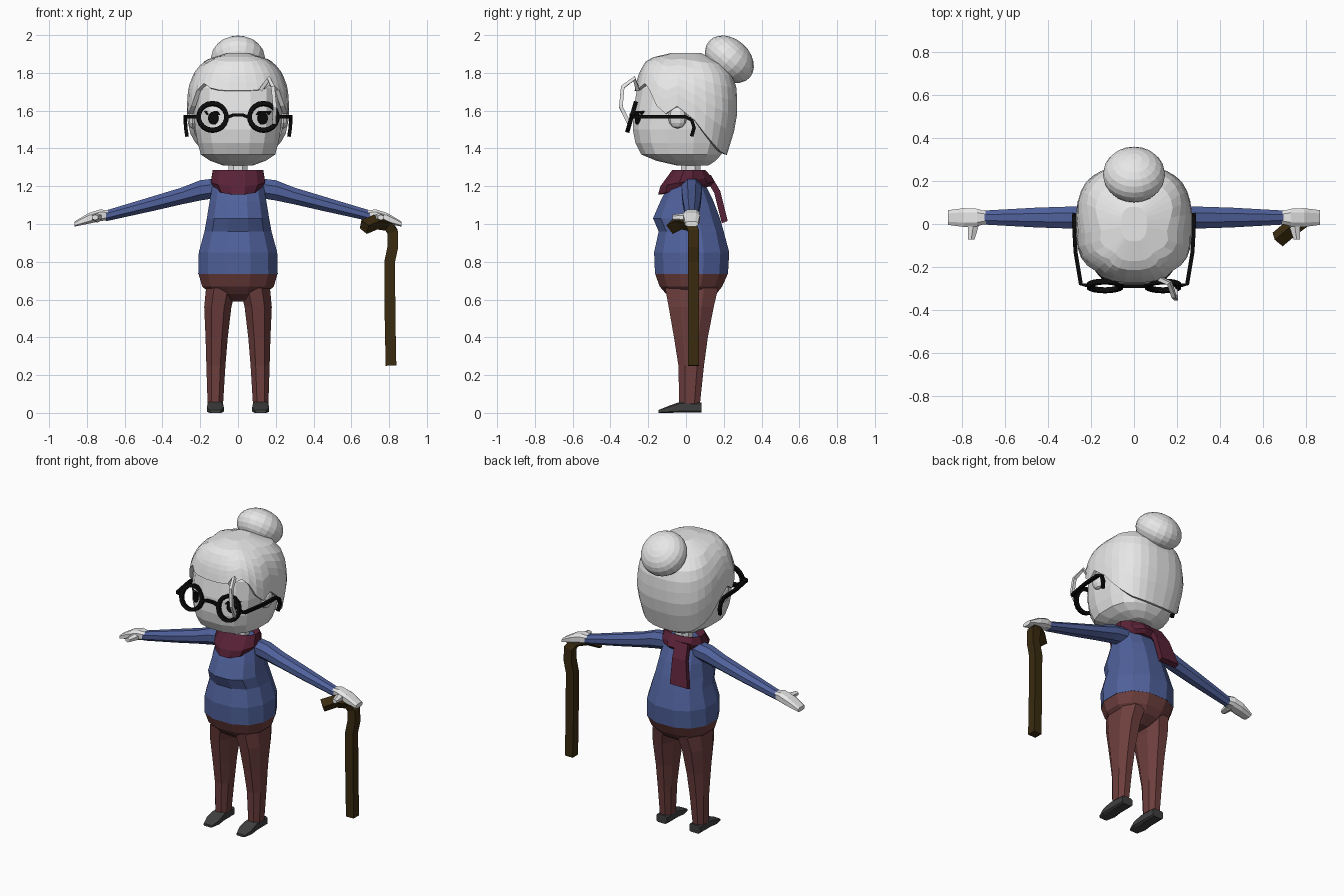
import bpy, bmesh, math
from mathutils import Vector, Matrix
from mathutils.bvhtree import BVHTree

cube = bpy.data.objects.get("Cube")
if cube:
    bpy.data.objects.remove(cube)


def material(name, r, g, b):
    m = bpy.data.materials.new(name)
    m.use_nodes = True
    m.diffuse_color = (r, g, b, 1)
    m.node_tree.nodes["Principled BSDF"].inputs["Base Color"].default_value = (r, g, b, 1)
    return m


PALE = material("pale grey", .8, .8, .8)
BLUE = material("sweater blue", .08, .12, .33)
BROWN = material("trouser red brown", .155, .05, .048)
WINE = material("scarf wine", .1, .016, .038)
WOOD = material("dark wood", .042, .024, .005)
SHOE = material("shoe charcoal", .05, .05, .05)
BLACK = material("black", .003, .003, .003)


def finish(name, bm, mat):
    bmesh.ops.recalc_face_normals(bm, faces=bm.faces)
    me = bpy.data.meshes.new(name)
    bm.to_mesh(me)
    bm.free()
    me.materials.append(mat)
    ob = bpy.data.objects.new(name, me)
    bpy.context.collection.objects.link(ob)
    return ob


def ring(c, a, b, n=8, p=2.0):
    """Superellipse ring around c with half axes a and b."""
    c, a, b = Vector(c), Vector(a), Vector(b)
    pts = []
    for i in range(n):
        t = 2 * math.pi * (i + .5) / n
        u, v = math.cos(t), math.sin(t)
        pts.append(c + a * math.copysign(abs(u) ** (2 / p), u) + b * math.copysign(abs(v) ** (2 / p), v))
    return pts


def loft(name, rings, mat, caps=(True, True)):
    bm = bmesh.new()
    rows = [[bm.verts.new(p) for p in r] for r in rings]
    n = len(rows[0])
    for lo, hi in zip(rows, rows[1:]):
        for i in range(n):
            j = (i + 1) % n
            bm.faces.new((lo[i], lo[j], hi[j], hi[i]))
    if caps[0]:
        bm.faces.new(rows[0])
    if caps[1]:
        bm.faces.new(rows[-1])
    return finish(name, bm, mat)


def body(name, rows, mat, n=10, p=2.3):
    """Stack of level rings: z, centre x, half width, front y, back y."""
    return loft(name, [ring((x, (f + k) / 2, z), (w, 0, 0), (0, (k - f) / 2, 0), n, p)
                       for z, x, w, f, k in rows], mat)


def tube(name, pts, r, mat, n=4):
    """Bar swept along a path."""
    pts = [Vector(p) for p in pts]
    rings, old = [], None
    for i, p in enumerate(pts):
        t = (pts[min(i + 1, len(pts) - 1)] - pts[max(i - 1, 0)]).normalized()
        if old is None:
            a = t.cross(Vector((0, 1, 0))).normalized()
        else:
            a = old.rotation_difference(t) @ a
        old = t
        rings.append(ring(p, a * r, t.cross(a) * r, n))
    return loft(name, rings, mat)


def ellipsoid(name, loc, size, mat, tilt=0, u=20, v=12):
    bm = bmesh.new()
    bmesh.ops.create_uvsphere(bm, u_segments=u, v_segments=v, radius=1)
    bm.transform(Matrix.Translation(loc) @ Matrix.Rotation(tilt, 4, 'X') @ Matrix.Diagonal((*size, 1)))
    return finish(name, bm, mat)


def lerp(table, x):
    """Interpolate the rows of a table keyed by their first entry."""
    if x <= table[0][0]:
        return table[0][1:]
    for a, b in zip(table, table[1:]):
        if x <= b[0]:
            k = (x - a[0]) / (b[0] - a[0])
            return [p + (q - p) * k for p, q in zip(a[1:], b[1:])]
    return table[-1][1:]


# head and neck
head = body("head", [(1.31, 0, .08, -.05, .12), (1.335, 0, .15, -.16, .16), (1.368, 0, .2, -.24, .19),
                     (1.43, 0, .217, -.272, .215), (1.5, 0, .23, -.285, .235), (1.6, 0, .237, -.283, .25),
                     (1.72, 0, .235, -.262, .25), (1.8, 0, .2, -.21, .2), (1.85, 0, .14, -.14, .13)],
            PALE, 16, 2.6)
body("neck", [(1.2, 0, .055, -.03, .08), (1.34, 0, .055, -.03, .08)], PALE, 8)

# hair cap: every column runs from the hairline up to the crown
hairline = [(-1, 1.705), (-.93, 1.715), (-.8, 1.75), (-.62, 1.67), (-.47, 1.56), (-.22, 1.63),
            (0, 1.6), (.2, 1.54), (.45, 1.46), (.8, 1.385), (1, 1.365)]
outline = [(1.36, .23, -.25, .215), (1.46, .26, -.272, .25), (1.6, .273, -.282, .275), (1.72, .265, -.272, .268),
           (1.8, .235, -.25, .245), (1.86, .185, -.215, .19), (1.89, .12, -.16, .14), (1.905, .06, -.08, .08)]
shape = ring((0, 0, 0), (1, 0, 0), (0, 1, 0), 32, 2.6)
hair_rows = []
for k in range(8):
    row = []
    for d in shape:
        low = lerp(hairline, d.y)[0]
        z = low + (1.905 - low) * (k / 7) ** .75
        w, f, b = lerp(outline, z)
        row.append((d.x * w, d.y * (b if d.y > 0 else -f), z))
    hair_rows.append(row)
hair = loft("hair", hair_rows, PALE, (False, True))
thick = hair.modifiers.new("thickness", 'SOLIDIFY')
thick.thickness = .025
thick.offset = -1

ellipsoid("hair_bun", (0, .23, 1.872), (.145, .145, .108), PALE, math.radians(-42))
tube("hair_wisp", [(.12, -.255, 1.71), (.165, -.275, 1.77), (.185, -.335, 1.725),
                   (.195, -.345, 1.62), (.19, -.3, 1.53)], .014, PALE)

# eyes laid on the face
bm = bmesh.new()
bm.from_mesh(head.data)
face_tree = BVHTree.FromBMesh(bm)
bm.free()


def face_plate(name, outline_xz):
    bm = bmesh.new()
    vs = []
    for x, z in outline_xz:
        hit = face_tree.ray_cast(Vector((x, -1, z)), Vector((0, 1, 0)))[0]
        vs.append(bm.verts.new((x, hit.y - .006, z)))
    bm.faces.new(vs)
    ob = finish(name, bm, BLACK)
    ob.modifiers.new("thickness", 'SOLIDIFY').thickness = .006


for side, s in (("left", 1), ("right", -1)):
    cx = s * .132
    face_plate(side + "_eye", [(p.x, p.y) for p in ring((cx, 1.56, 0), (.027, 0, 0), (0, .035, 0), 12)])
    face_plate(side + "_eyelash", [(cx - s * .035, 1.577), (cx + s * .035, 1.577), (cx + s * .048, 1.596),
                                   (cx + s * .02, 1.598), (cx - s * .02, 1.598)])
    ellipsoid(side + "_ear", (s * .24, -.045, 1.565), (.03, .05, .06), PALE, 0, 10, 6)

    # glasses
    tilt = Matrix.Translation((s * .135, -.288, 1.567)) @ Matrix.Rotation(math.radians(74), 4, 'X')
    path = ring((0, 0, 0), (.074, 0, 0), (0, .074, 0), 18)
    rows = []
    for q in path:
        d = q.normalized()
        rows.append([tilt @ p for p in ring(q, d * .016, (0, 0, .016), 4)])
    loft(side + "_lens_rim", rows + rows[:1], BLACK, (False, False))
    tube(side + "_temple", [(s * .21, -.287, 1.567), (s * .247, -.28, 1.567), (s * .272, -.13, 1.567),
                            (s * .279, 0, 1.567), (s * .279, .03, 1.55), (s * .277, .043, 1.51),
                            (s * .27, .03, 1.465)], .013, BLACK)

    # sleeves and hands
    sleeve = [(.08, 1.195, .055, .055), (.2, 1.178, .058, .058), (.3, 1.148, .055, .048),
              (.45, 1.108, .05, .042), (.7, 1.043, .035, .031)]
    loft(side + "_sleeve", [ring((s * x, .03, z), (0, w, 0), (0, 0, h)) for x, z, w, h in sleeve], BLUE)
    palm = [(.68, 1.047, .028, .026), (.73, 1.046, .043, .033), (.79, 1.03, .046, .03), (.865, 1.0, .036, .014)]
    loft(side + "_hand", [ring((s * x, .03, z), (0, w, 0), (0, 0, h), 8, 3) for x, z, w, h in palm], PALE)
    thumb = [(.745, .02, .034), (.75, -.03, .025), (.757, -.072, .018)]
    loft(side + "_thumb", [ring((s * x, y, 1.035), (w, 0, 0), (0, 0, w * .8), 6) for x, y, w in thumb], PALE)

    # legs and shoes
    body(side + "_trouser_leg", [(.66, s * .09, .085, -.12, .18), (.56, s * .107, .077, -.1, .155),
                                 (.4, s * .113, .063, -.07, .122), (.25, s * .117, .054, -.045, .1),
                                 (.05, s * .12, .044, -.04, .078)], BROWN, 8)
    shoe = [(.082, .04, .055), (-.03, .042, .06), (-.09, .046, .038), (-.145, .03, .016)]
    loft(side + "_shoe", [ring((s * .12, y, h / 2), (w, 0, 0), (0, 0, h / 2), 8, 5) for y, w, h in shoe], SHOE)

tube("glasses_bridge", [(-.062, -.288, 1.562), (-.025, -.29, 1.577), (.025, -.29, 1.577), (.062, -.288, 1.562)],
     .012, BLACK)

# sweater and hips
body("sweater", [(.735, 0, .217, -.17, .228), (.85, 0, .214, -.175, .235), (.96, 0, .183, -.15, .205),
                 (1.03, 0, .17, -.18, .185), (1.12, 0, .155, -.14, .15), (1.2, 0, .14, -.1, .11),
                 (1.25, 0, .09, -.06, .09)], BLUE, 12)
body("trouser_hips", [(.59, 0, .06, -.05, .1), (.63, 0, .15, -.11, .165), (.67, 0, .196, -.145, .197),
                      (.735, 0, .215, -.169, .227)], BROWN, 12)

# scarf
wrap = [((0, .03, 1.18), .1, .1, .02), ((0, .002, 1.19), .125, .155, .035),
        ((0, .0, 1.225), .148, .14, .025), ((0, .015, 1.287), .138, .09, .0), ((0, .02, 1.24), .08, .07, 0)]
loft("scarf", [ring(c, (w, 0, 0), (0, d, lift), 12) for c, w, d, lift in wrap], WINE)
tail = [(-.06, .115, 1.255, .045), (-.075, .165, 1.17, .05), (-.1, .205, 1.01, .065)]
loft("scarf_tail", [ring((x, y, z), (w, 0, 0), (0, .016, .006), 4, 40) for x, y, z, w in tail], WINE)

# walking stick
tube("walking_stick", [(.81, .04, .25), (.805, .04, .5), (.803, .04, .8), (.82, .04, .88), (.818, .04, .96),
                       (.79, .025, 1.0), (.73, -.02, 1.01), (.668, -.072, .985)], .04, WOOD)
